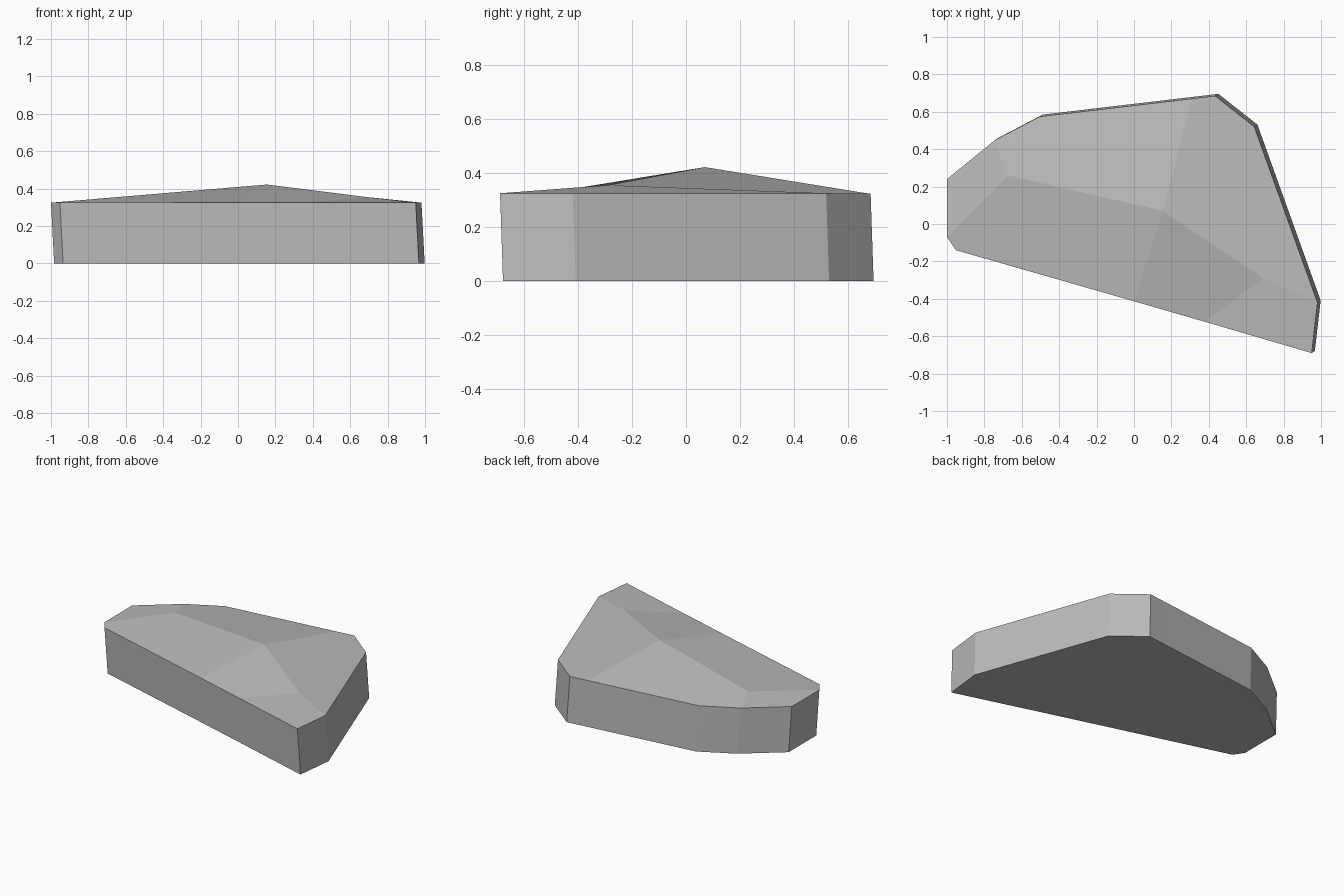
import bpy
import bmesh
from mathutils import Vector

# Remove the default cube
cube = bpy.data.objects.get("Cube")
if cube:
    bpy.data.objects.remove(cube)

# Stone colour
stone = bpy.data.materials.new("stone_grey")
stone.use_nodes = True
colour = (0.5, 0.5, 0.5, 1)
stone.diffuse_color = colour
stone.node_tree.nodes["Principled BSDF"].inputs["Base Color"].default_value = colour

RIM_HEIGHT = 0.325
LEAN = Vector((0.017, 0.011, -RIM_HEIGHT))  # the walls lean slightly

# Rim of the slab, counter-clockwise seen from above
outline = {
    "left_front": (-0.952, -0.14),
    "front_a": (0.0, -0.413),
    "front_b": (0.38, -0.523),
    "right_front": (0.95, -0.69),
    "right_mid": (0.981, -0.42),
    "right_back": (0.643, 0.52),
    "back_right": (0.434, 0.685),
    "back_mid": (0.31, 0.67),
    "back_left": (-0.505, 0.574),
    "left_back": (-0.743, 0.449),
    "left_a": (-1.0, 0.24),
    "left_b": (-1.0, -0.07),
}
# Low ridge across the top
ridge = {
    "ridge_left": (-0.675, 0.26, 0.352),
    "peak": (0.155, 0.07, 0.422),
    "ridge_right": (0.69, -0.29, 0.355),
}
# Facets between ridge and rim
facets = [
    "ridge_left left_b left_front front_a peak",
    "peak front_a front_b ridge_right",
    "ridge_right front_b right_front right_mid",
    "peak ridge_right right_mid right_back back_right back_mid",
    "peak back_mid back_left left_back ridge_left",
    "ridge_left left_back left_a left_b",
]

bm = bmesh.new()

# Walls and base
rim = {n: bm.verts.new((x, y, RIM_HEIGHT)) for n, (x, y) in outline.items()}
top = list(rim.values())
foot = [bm.verts.new(v.co + LEAN) for v in top]
for i in range(len(top)):
    j = (i + 1) % len(top)
    bm.faces.new((foot[i], foot[j], top[j], top[i]))
bm.faces.new(foot[::-1])

# Faceted top
points = rim | {n: bm.verts.new(co) for n, co in ridge.items()}
for facet in facets:
    bm.faces.new([points[n] for n in facet.split()])
bmesh.ops.recalc_face_normals(bm, faces=bm.faces[:])

mesh = bpy.data.meshes.new("stone_slab")
bm.to_mesh(mesh)
bm.free()
mesh.materials.append(stone)
slab = bpy.data.objects.new("stone_slab", mesh)
bpy.context.collection.objects.link(slab)
